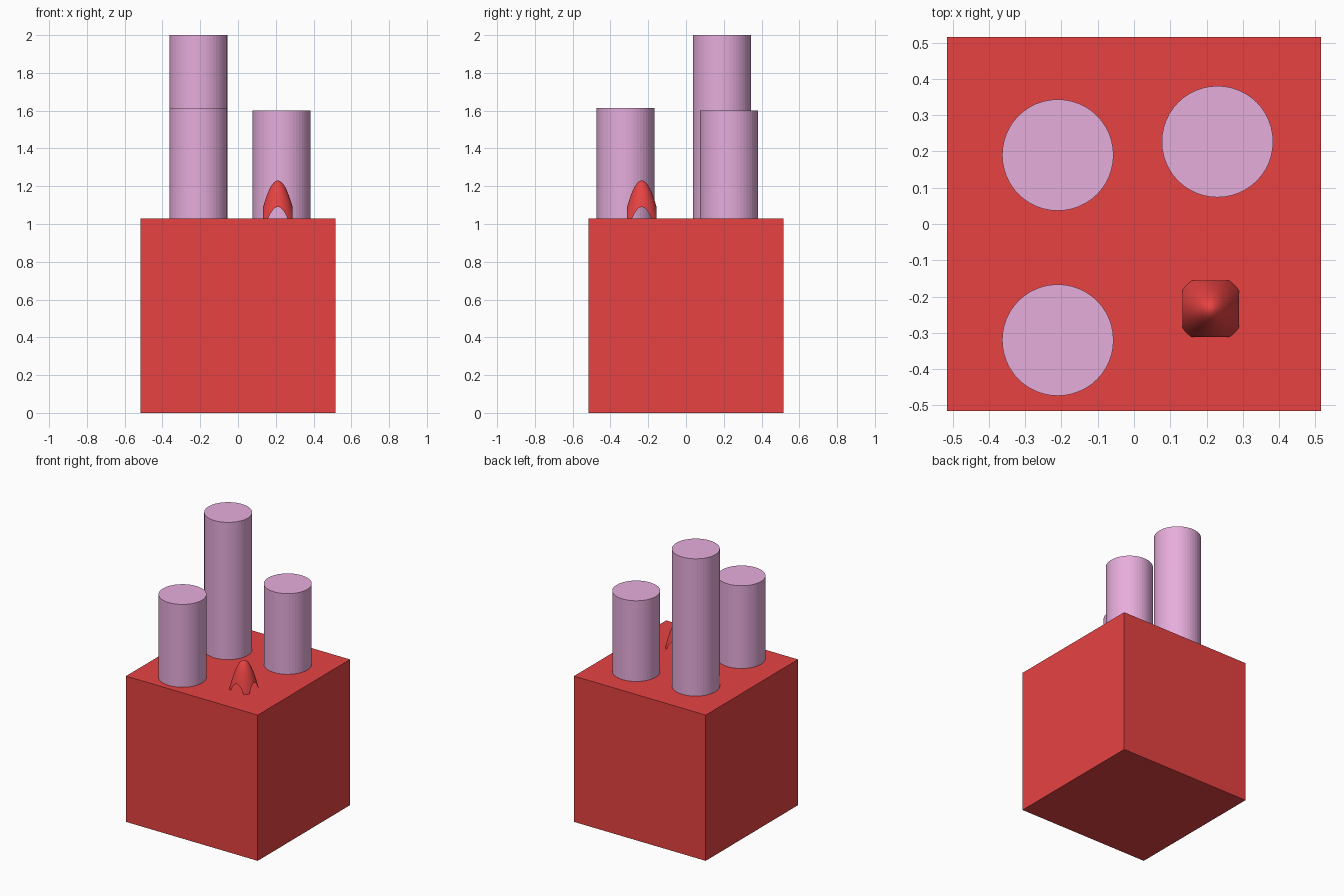
import bpy, bmesh

if "Cube" in bpy.data.objects:
    bpy.data.objects.remove(bpy.data.objects["Cube"])

SIDE = 1.03


def material(name, color):
    m = bpy.data.materials.new(name)
    m.diffuse_color = color
    m.use_nodes = True
    m.node_tree.nodes["Principled BSDF"].inputs["Base Color"].default_value = m.diffuse_color
    return m


red = material("red", (0.80, 0.055, 0.055, 1))
pink = material("pink", (0.80, 0.42, 0.72, 1))

# Large base cube
bpy.ops.mesh.primitive_cube_add(size=SIDE, location=(0, 0, SIDE / 2))
base = bpy.context.object
base.name = "base_cube"
base.data.materials.append(red)


# Three columns standing on the cube
def column(name, x, y, top):
    h = top - SIDE
    bpy.ops.mesh.primitive_cylinder_add(vertices=48, radius=0.1535, depth=h,
                                        location=(x, y, SIDE + h / 2))
    ob = bpy.context.object
    ob.name = name
    ob.data.materials.append(pink)


column("tall_column", -0.21, 0.19, 2.0)
column("back_right_column", 0.23, 0.227, 1.6)
column("front_left_column", -0.21, -0.32, 1.615)

# Open domed canopy: a paraboloid over a square, its corners sunk in the cube
bm = bmesh.new()
bmesh.ops.create_grid(bm, x_segments=24, y_segments=24, size=0.078)
for v in bm.verts:
    v.co.z = 0.2 - 23 * (v.co.x ** 2 + v.co.y ** 2)
bmesh.ops.recalc_face_normals(bm, faces=bm.faces)
if sum(f.normal.z for f in bm.faces) < 0:
    bmesh.ops.reverse_faces(bm, faces=bm.faces)
for f in bm.faces:
    f.smooth = True
mesh = bpy.data.meshes.new("canopy")
bm.to_mesh(mesh)
bm.free()
canopy = bpy.data.objects.new("canopy", mesh)
canopy.location = (0.211, -0.234, SIDE)
mesh.materials.append(red)
bpy.context.collection.objects.link(canopy)
